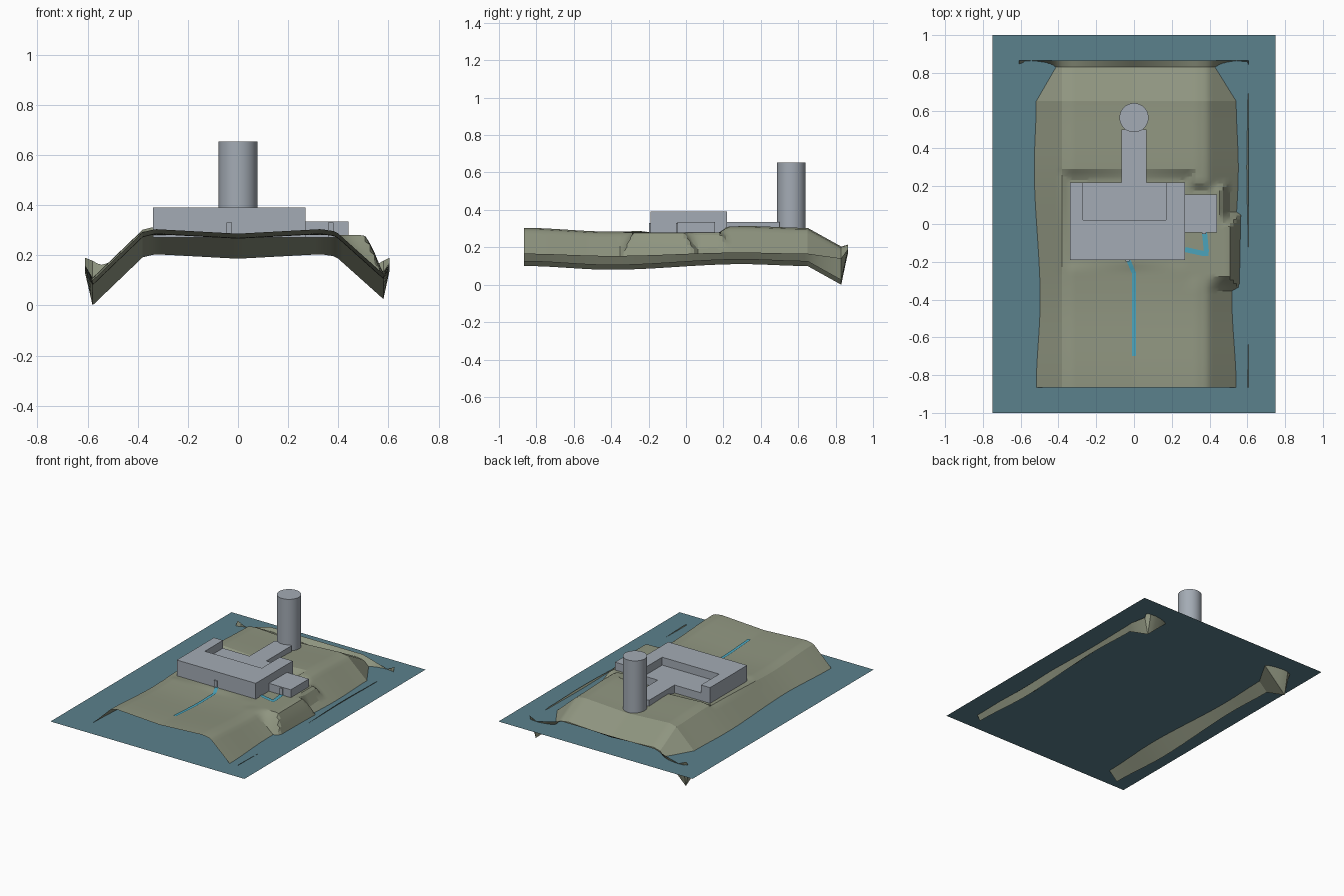
import bpy, bmesh, math
from mathutils import Vector

cube = bpy.data.objects.get("Cube")
if cube:
    bpy.data.objects.remove(cube, do_unlink=True)


def material(name, rgb):
    m = bpy.data.materials.new(name)
    m.use_nodes = True
    m.diffuse_color = (*rgb, 1)
    node = next(n for n in m.node_tree.nodes if n.type == 'BSDF_PRINCIPLED')
    node.inputs["Base Color"].default_value = (*rgb, 1)
    return m


water_blue = material("water blue", (0.105, 0.22, 0.265))
earth_green = material("earth green", (0.275, 0.3, 0.215))
concrete_gray = material("concrete gray", (0.37, 0.41, 0.46))
path_cyan = material("path cyan", (0.07, 0.37, 0.5))


def finish(name, bm, mat, recalc=True):
    if recalc:
        bmesh.ops.recalc_face_normals(bm, faces=bm.faces)
    me = bpy.data.meshes.new(name)
    bm.to_mesh(me)
    bm.free()
    ob = bpy.data.objects.new(name, me)
    bpy.context.collection.objects.link(ob)
    me.materials.append(mat)
    return ob


def prism(name, outline, z0, z1, mat):
    bm = bmesh.new()
    face = bm.faces.new([bm.verts.new((x, y, z0)) for x, y in outline])
    top = bmesh.ops.extrude_face_region(bm, geom=[face])["geom"]
    bmesh.ops.translate(bm, vec=(0, 0, z1 - z0),
                        verts=[v for v in top if isinstance(v, bmesh.types.BMVert)])
    return finish(name, bm, mat)


def box(name, x0, x1, y0, y1, z0, z1, mat):
    return prism(name, [(x0, y0), (x1, y0), (x1, y1), (x0, y1)], z0, z1, mat)


def interp(points, t, smooth=False):
    if t <= points[0][0]:
        return points[0][1]
    for (a, za), (b, zb) in zip(points, points[1:]):
        if t <= b:
            f = (t - a) / (b - a)
            if smooth:
                f = f * f * (3 - 2 * f)
            return za + (zb - za) * f
    return points[-1][1]


# Terrain shape: cross-section, lengthwise swell, back slope and level pads
SECTION = [(-0.58, 0.095), (-0.38, 0.287), (-0.33, 0.299), (0, 0.281),
           (0.33, 0.299), (0.39, 0.29), (0.58, 0.12)]
SWELL = [(-0.865, 0.005), (-0.4, -0.015), (0.3, 0.015), (0.65, 0.005)]
BACK = [(0.65, 0), (0.83, -0.1)]
BACK_RIM = [(0.36, 0.214), (0.55, 0.16), (0.6, 0.19)]
# x0, x1, y0, y1, falloff
PADS = [(-0.35, 0.28, -0.2, 0.24, 0.05), (0.27, 0.46, -0.06, 0.18, 0.04),
        (0.3, 0.505, -0.28, -0.01, 0.07)]
LEVEL = 0.28


def ground(x, y):
    z = interp(SECTION, x) + interp(SWELL, y, True) + interp(BACK, y)
    for x0, x1, y0, y1, fall in PADS:
        d = max(x0 - x, x - x1, y0 - y, y - y1, 0)
        w = max(0, 1 - d / fall)
        z += (LEVEL - z) * w
    return z


def terrain_height(x, y):
    if y > 0.84:
        return interp(BACK_RIM, abs(x))
    if abs(x) > 0.59:
        # upturned side rim that just breaks the water
        base = 0.151 if x < 0 else 0.163
        return base + 0.6 * interp(SWELL, y, True) + 0.25 * interp(BACK, y)
    return ground(x, y)


xs = [-0.61] + [-0.58 + 1.16 * i / 64 for i in range(65)] + [0.605]
ys = [-0.865 + 1.515 * i / 80 for i in range(81)]
ys += [0.65 + 0.03 * i for i in range(1, 7)] + [0.865]
bm = bmesh.new()
rows = [[bm.verts.new((x, y, terrain_height(x, y))) for x in xs] for y in ys]
for r0, r1 in zip(rows, rows[1:]):
    for i in range(len(xs) - 1):
        bm.faces.new((r0[i], r0[i + 1], r1[i + 1], r1[i]))
terrain = finish("terrain", bm, earth_green, False)
bpy.context.view_layer.objects.active = terrain
terrain.select_set(True)
bpy.ops.object.shade_smooth_by_angle(angle=math.radians(20))
terrain.select_set(False)

# Water sheet
bm = bmesh.new()
bm.faces.new([bm.verts.new((x, y, 0.16)) for x, y in
              ((-0.75, -1), (0.75, -1), (0.75, 1), (-0.75, 1))])
finish("water", bm, water_blue, False)

# Main building: U-shaped block around a low roof joined to the corridor
prism("main_building",
      [(-0.34, -0.19), (0.27, -0.19), (0.27, 0.22), (0.17, 0.22),
       (0.17, 0.02), (-0.27, 0.02), (-0.27, 0.22), (-0.34, 0.22)],
      0.27, 0.39, concrete_gray)
prism("low_roof_and_corridor",
      [(-0.27, 0.02), (0.17, 0.02), (0.17, 0.22), (0.065, 0.22),
       (0.065, 0.5), (-0.065, 0.5), (-0.065, 0.22), (-0.27, 0.22)],
      0.27, 0.335, concrete_gray)
box("side_annex", 0.27, 0.44, -0.045, 0.155, 0.27, 0.335, concrete_gray)

# Doors
for name, x, y in (("main_door", -0.035, -0.19), ("annex_door", 0.37, -0.045)):
    box(name, x - 0.011, x + 0.011, y - 0.008, y, 0.27, 0.33, concrete_gray)

# Round tower
bm = bmesh.new()
bmesh.ops.create_cone(bm, cap_ends=True, segments=48, radius1=0.077,
                      radius2=0.077, depth=0.38)
bmesh.ops.translate(bm, vec=(0, 0.563, 0.463), verts=bm.verts)
tower = finish("tower", bm, concrete_gray)
bpy.context.view_layer.objects.active = tower
tower.select_set(True)
bpy.ops.object.shade_smooth_by_angle(angle=math.radians(30))
tower.select_set(False)


# Footpaths draped over the terrain
def path(name, corners, width):
    pts = []
    for a, b in zip(corners, corners[1:]):
        a, b = Vector(a), Vector(b)
        n = max(2, round((b - a).length / 0.02))
        pts += [a.lerp(b, i / n) for i in range(n)]
    pts.append(Vector(corners[-1]))
    bm = bmesh.new()
    prev = None
    for i, p in enumerate(pts):
        t = (pts[min(i + 1, len(pts) - 1)] - pts[max(i - 1, 0)]).normalized()
        side = Vector((-t.y, t.x)) * width / 2
        pair = [bm.verts.new((q.x, q.y, ground(q.x, q.y) + 0.005))
                for q in (p - side, p + side)]
        if prev:
            bm.faces.new((prev[0], pair[0], pair[1], prev[1]))
        prev = pair
    return finish(name, bm, path_cyan, False)


path("front_path", [(-0.03, -0.19), (0, -0.26), (0, -0.7)], 0.022)
path("annex_path", [(0.373, -0.045), (0.385, -0.16), (0.27, -0.135)], 0.027)
